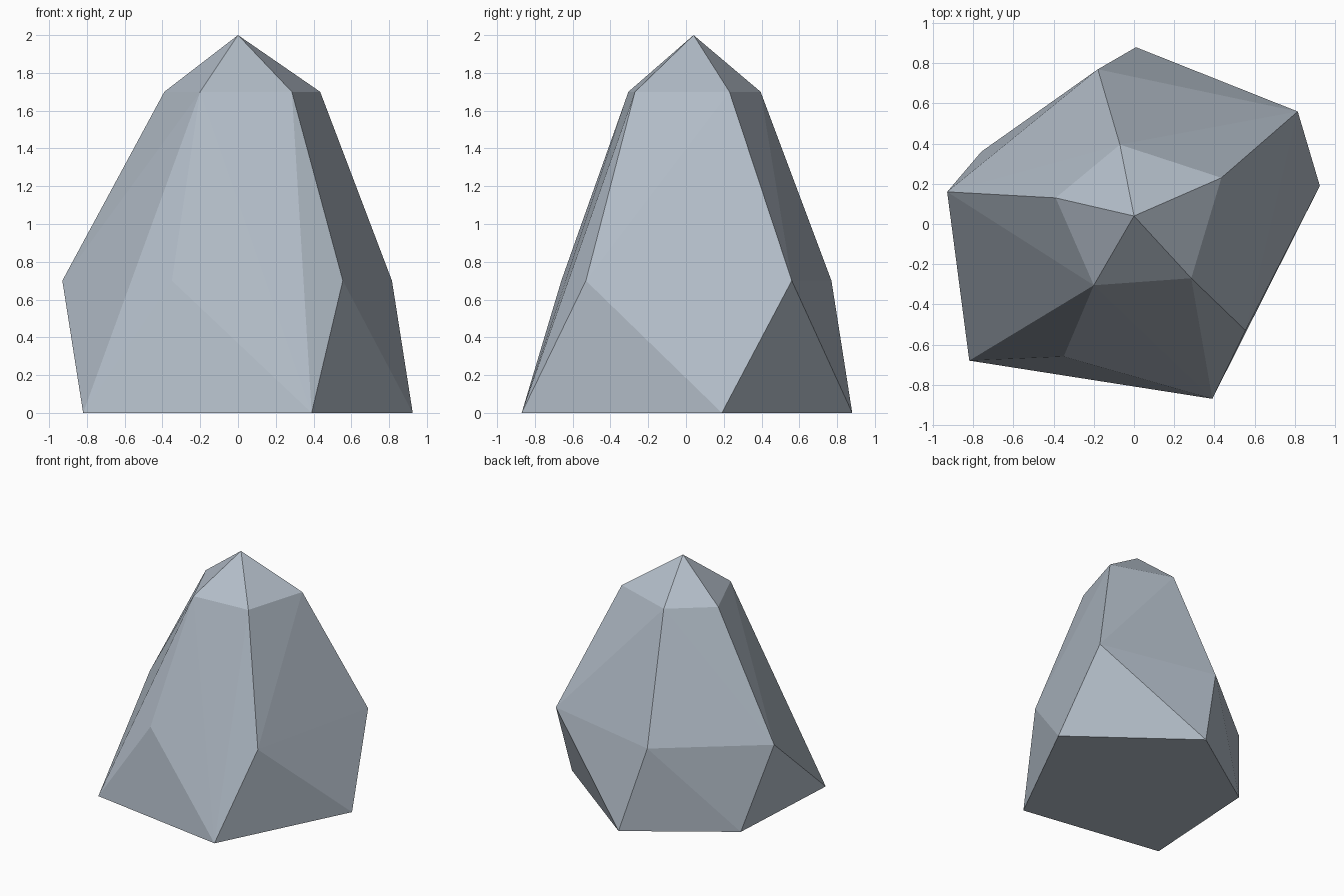
import bpy
import bmesh

cube = bpy.data.objects.get("Cube")
if cube:
    bpy.data.objects.remove(cube, do_unlink=True)

# Stone colour
stone = bpy.data.materials.new("blue_grey_stone")
stone.use_nodes = True
colour = (0.45, 0.51, 0.58, 1)
stone.diffuse_color = colour
stone.node_tree.nodes["Principled BSDF"].inputs["Base Color"].default_value = colour

# Five-sided rings at three heights, each twisted from the one below, and a peak
rings = {
    0.0: [(0.39, -0.87), (0.925, 0.19), (0.01, 0.88), (-0.76, 0.36), (-0.82, -0.68)],
    0.7: [(0.555, -0.53), (0.815, 0.56), (-0.18, 0.77), (-0.93, 0.16), (-0.35, -0.66)],
    1.7: [(0.285, -0.27), (0.435, 0.23), (-0.07, 0.395), (-0.39, 0.13), (-0.2, -0.305)],
    2.0: [(0.0, 0.04)],
}

# Faceted boulder: the convex skin around the rings
bm = bmesh.new()
for z, ring in rings.items():
    for x, y in ring:
        bm.verts.new((x, y, z))
bmesh.ops.convex_hull(bm, input=bm.verts[:])
bmesh.ops.recalc_face_normals(bm, faces=bm.faces[:])
mesh = bpy.data.meshes.new("rock")
bm.to_mesh(mesh)
bm.free()
mesh.materials.append(stone)
rock = bpy.data.objects.new("rock", mesh)
bpy.context.collection.objects.link(rock)
